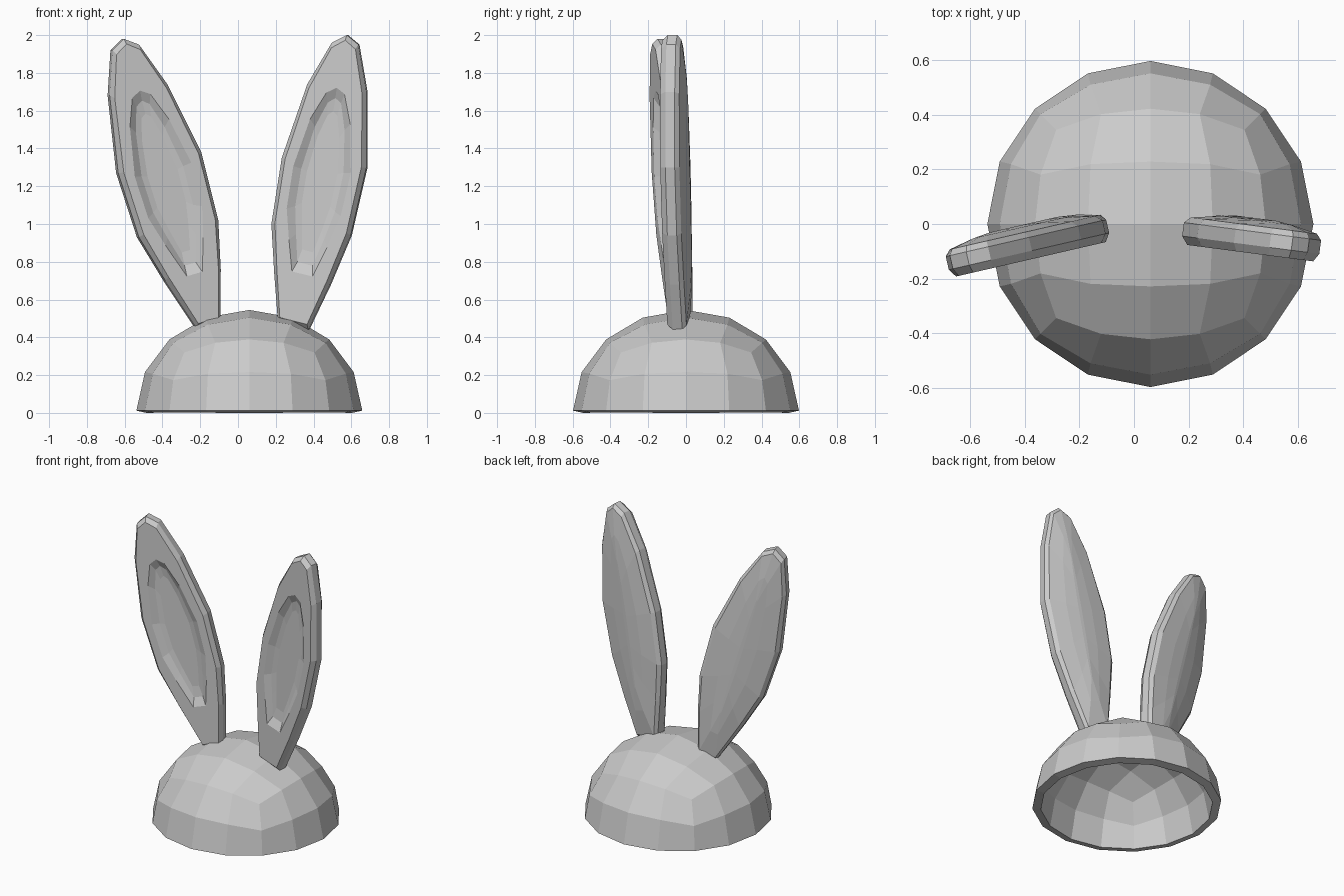
import bpy, bmesh
from mathutils import Vector

if "Cube" in bpy.data.objects:
    bpy.data.objects.remove(bpy.data.objects["Cube"])


def finish(bm, name):
    bmesh.ops.recalc_face_normals(bm, faces=bm.faces)
    mesh = bpy.data.meshes.new(name)
    bm.to_mesh(mesh)
    bm.free()
    obj = bpy.data.objects.new(name, mesh)
    bpy.context.collection.objects.link(obj)
    return obj


def cap_dome():
    # Cube subdivided twice and pushed out to a sphere, lower half removed
    bm = bmesh.new()
    bmesh.ops.create_cube(bm, size=2)
    for _ in range(2):
        bmesh.ops.subdivide_edges(bm, edges=bm.edges[:], cuts=1, use_grid_fill=True)
        for v in bm.verts:
            v.co.normalize()
    low = [v for v in bm.verts if v.co.z < -0.01]
    bmesh.ops.delete(bm, geom=low, context='VERTS')
    for v in bm.verts:
        v.co = Vector((v.co.x * 0.598 + 0.06, v.co.y * 0.598, v.co.z * 0.533 + 0.012))
    obj = finish(bm, "cap_dome")
    # Inner shell
    mod = obj.modifiers.new("thickness", 'SOLIDIFY')
    mod.thickness = 0.055
    mod.offset = -1
    # Open sheet normals must face outward for an inward shell
    if sum(p.normal.dot(p.center) for p in obj.data.polygons) < 0:
        obj.data.flip_normals()
    return obj


# Concentric rings: scale across, scale along, depth (negative = front)
RINGS = [
    (0.36, 0.48, -0.022),   # floor of the hollow
    (0.50, 0.57, -0.030),
    (0.68, 0.64, -0.056),   # lip of the hollow
    (0.90, 0.965, -0.056),
    (1.00, 1.00, -0.026),   # outer edge band
    (1.00, 1.00, 0.024),
    (0.90, 0.97, 0.046),
    (0.42, 0.75, 0.066),    # rounded back
    (0.05, 0.55, 0.074),
]


def ear(name, outline, base, tip, y0, slope):
    base, tip = Vector(base), Vector(tip)
    centre, axis = (base + tip) / 2, (tip - base).normalized()
    cross = Vector((axis.y, -axis.x))
    facing = Vector((-slope, 1)).normalized()
    bm = bmesh.new()
    loops = []
    for across, along, depth in RINGS:
        loop = []
        for p in outline:
            d = Vector(p) - centre
            q = centre + cross * d.dot(cross) * across + axis * d.dot(axis) * along
            loop.append(bm.verts.new((q.x + facing.x * depth,
                                      y0 + slope * q.x + facing.y * depth, q.y)))
        loops.append(loop)
    n = len(outline)
    for a, b in zip(loops, loops[1:]):
        for i in range(n):
            j = (i + 1) % n
            bm.faces.new((a[i], a[j], b[j], b[i]))
    bm.faces.new(loops[0])
    bm.faces.new(loops[-1])
    return finish(bm, name)


cap_dome()

# Ear outlines in the front plane (x, z)
ear("left_ear",
    [(-0.22, 0.445), (-0.39, 0.70), (-0.53, 0.93), (-0.64, 1.27), (-0.685, 1.68),
     (-0.67, 1.92), (-0.61, 1.98), (-0.53, 1.95), (-0.38, 1.74), (-0.20, 1.38),
     (-0.11, 1.02), (-0.097, 0.76), (-0.10, 0.48)],
    (-0.17, 0.46), (-0.61, 1.98), 0.015, 0.23)

ear("right_ear",
    [(0.215, 0.48), (0.195, 0.74), (0.18, 1.00), (0.235, 1.35), (0.37, 1.74),
     (0.50, 1.96), (0.58, 2.00), (0.64, 1.95), (0.683, 1.70), (0.683, 1.30),
     (0.60, 0.94), (0.49, 0.68), (0.375, 0.44)],
    (0.30, 0.45), (0.58, 2.00), 0.005, -0.13)
